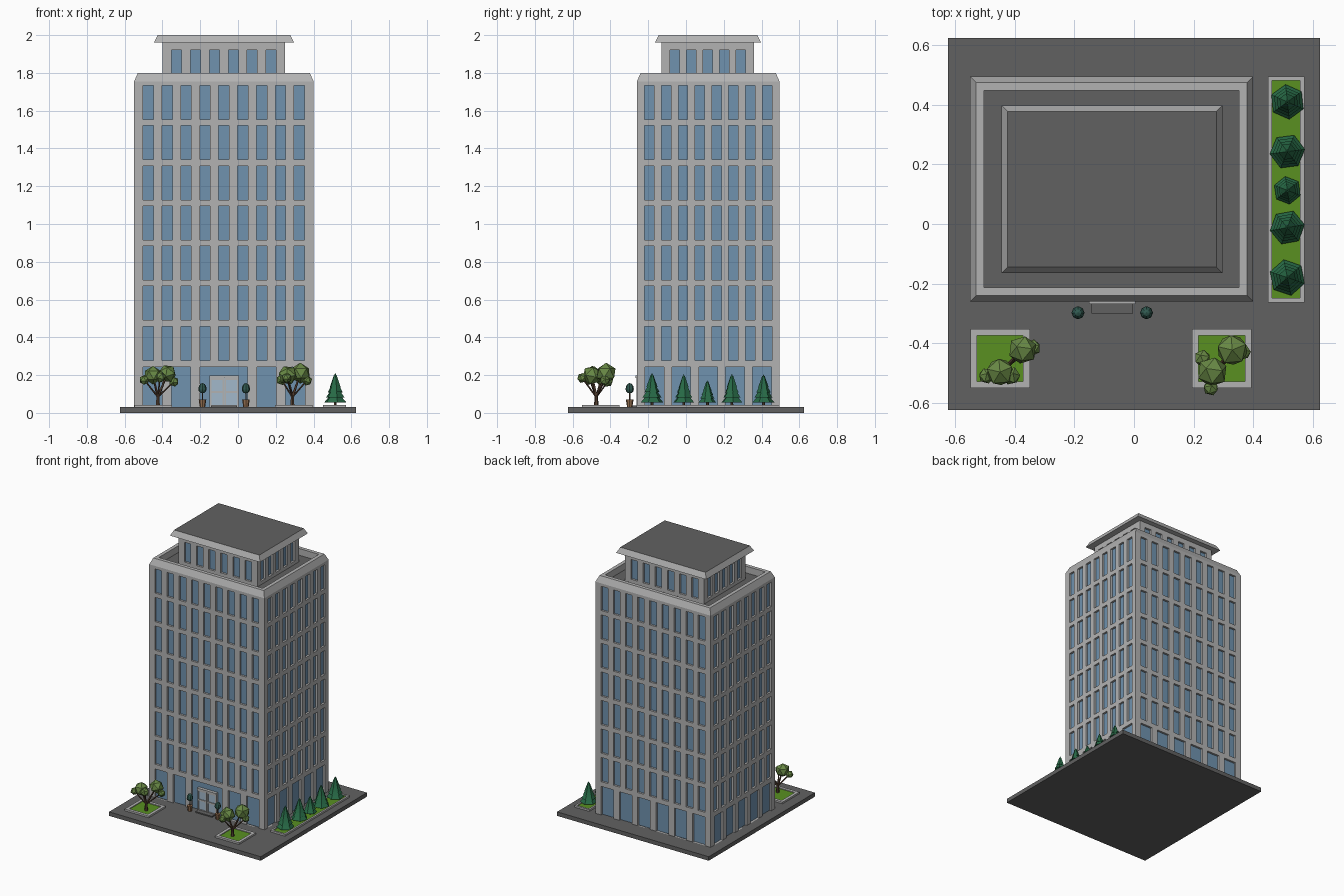
import bpy, bmesh
from mathutils import Vector, Matrix

if "Cube" in bpy.data.objects:
    bpy.data.objects.remove(bpy.data.objects["Cube"])


def mat(name, r, g, b):
    m = bpy.data.materials.new(name)
    m.diffuse_color = (r, g, b, 1)
    m.use_nodes = True
    m.node_tree.nodes["Principled BSDF"].inputs["Base Color"].default_value = m.diffuse_color
    return m


STONE = mat("stone", .45, .45, .45)
DARK = mat("asphalt", .12, .12, .12)
GLASS = mat("glass", .16, .29, .43)
PALE = mat("door_glass", .36, .48, .6)
GRASS = mat("grass", .1, .28, .015)
LEAF = mat("leaf", .14, .25, .06)
PINE = mat("pine", .02, .14, .06)
BUSH = mat("bush", .03, .1, .08)
BARK = mat("bark", .09, .05, .03)
CLAY = mat("clay", .3, .16, .08)


def finish(name, bm, *mats):
    me = bpy.data.meshes.new(name)
    bm.to_mesh(me)
    bm.free()
    for m in mats:
        me.materials.append(m)
    ob = bpy.data.objects.new(name, me)
    bpy.context.collection.objects.link(ob)
    return ob


def stepped(name, x0, x1, y0, y1, profile, cap, side=STONE, bottom=True):
    """Rectangular rings following (inset, z) points, closed with a cap."""
    bm = bmesh.new()
    rings = [[bm.verts.new(c) for c in ((x0+i, y0+i, z), (x1-i, y0+i, z),
                                        (x1-i, y1-i, z), (x0+i, y1-i, z))] for i, z in profile]
    for a, b in zip(rings, rings[1:]):
        for k in range(4):
            bm.faces.new((a[k], a[(k+1) % 4], b[(k+1) % 4], b[k]))
    bm.faces.new(rings[-1]).material_index = 1
    if bottom:
        bm.faces.new(rings[0][::-1])
    return finish(name, bm, side, cap)


def box(name, x0, x1, y0, y1, z0, z1, m=STONE):
    return stepped(name, x0, x1, y0, y1, [(0, z0), (0, z1)], m, m)


def cone(bm, p, q, r1, r2, n=6, mi=0):
    p, q = Vector(p), Vector(q)
    d = q - p
    M = Matrix.Translation((p+q)/2) @ d.to_track_quat('Z', 'Y').to_matrix().to_4x4()
    vs = bmesh.ops.create_cone(bm, cap_ends=True, segments=n, radius1=r1, radius2=r2,
                               depth=d.length, matrix=M)['verts']
    for f in {f for v in vs for f in v.link_faces}:
        f.material_index = mi


def spans(L, n, pitch, w):
    return [(L/2+(k-(n-1)/2)*pitch-w/2, L/2+(k-(n-1)/2)*pitch+w/2) for k in range(n)]


def facade(name, ox, oy, dx, dy, L, z0, z1, bands, depth=.015):
    """Wall sheet with recessed glazed openings; bands = (z_low, z_high, spans)."""
    bm = bmesh.new()

    def quad(*pts, mi=0):
        f = bm.faces.new([bm.verts.new((ox+dx*u-dy*d, oy+dy*u+dx*d, z)) for u, z, d in pts])
        f.material_index = mi

    def flat(u0, u1, a, b, d=0, mi=0):
        if u1-u0 > 1e-5 and b-a > 1e-5:
            quad((u0, a, d), (u1, a, d), (u1, b, d), (u0, b, d), mi=mi)

    z = z0
    for a, b, sp in bands:
        flat(0, L, z, a)
        u = 0
        for s, e in sp:
            flat(u, s, a, b)
            flat(s, e, a, b, depth, 1)
            c = [(s, a), (e, a), (e, b), (s, b)]
            for (ua, za), (ub, zb) in zip(c, c[1:]+c[:1]):
                quad((ua, za, 0), (ub, zb, 0), (ub, zb, depth), (ua, za, depth))
            u = e
        flat(u, L, a, b)
        z = b
    flat(0, L, z, z1)
    finish(name, bm, STONE, GLASS)


def four_walls(name, x0, x1, y0, y1, z0, z1, bands):
    W, D = x1-x0, y1-y0
    for s, ox, oy, dx, dy, L in (("front", x0, y0, 1, 0, W), ("right", x1, y0, 0, 1, D),
                                 ("back", x1, y1, -1, 0, W), ("left", x0, y1, 0, -1, D)):
        facade(f"{name}_{s}_wall", ox, oy, dx, dy, L, z0, z1, bands(s, L))


# plaza slab
box("plaza", -.625, .625, -.625, .625, 0, .03, DARK)


# tower walls: ground floor panes plus seven window rows
def tower_bands(side, L):
    if side in ("front", "back"):
        ground, row = spans(L, 6, .151, .102), spans(L, 9, .1, .055)
        if side == "front":
            ground[2:4] = [(ground[2][0], ground[3][1])]
    else:
        ground, row = spans(L, 5, .1425, .1), spans(L, 8, .089, .05)
    return [(.03, .243, ground)] + [(.278+.2125*k, .458+.2125*k, row) for k in range(7)]


four_walls("tower", -.55, .4, -.26, .495, .03, 1.755, tower_bands)
stepped("tower_parapet", -.55, .4, -.26, .495,
        [(0, 1.755), (.02, 1.8), (.047, 1.8), (.047, 1.75)], DARK, bottom=False)


# penthouse
def penthouse_bands(side, L):
    row = spans(L, 6, .1, .053) if side in ("front", "back") else spans(L, 5, .087, .05)
    return [(1.775, 1.922, row)]


four_walls("penthouse", -.4, .25, -.13, .36, 1.75, 1.96, penthouse_bands)
stepped("penthouse_roof", -.445, .297, -.165, .398, [(0, 1.96), (.02, 2.0)], DARK)

# entrance: frame, two glazed leaves and step
DX = -.073
box("door_glass", DX-.07, DX+.07, -.258, -.246, .035, .19, PALE)
box("door_header", DX-.078, DX+.078, -.268, -.245, .185, .198)
for s in (-1, 1):
    def bar(name, c, w, a, b):
        box(name, DX+s*c-w/2, DX+s*c+w/2, -.263, -.245, a, b)
    bar("door_jamb", .073, .01, .03, .19)
    bar("door_stile", .005, .009, .03, .187)
    for z in (.03, .105, .175):
        bar("door_rail", .037, .07, z, z+.011)
box("door_step", DX-.069, DX+.069, -.3, -.26, .03, .038, DARK)

# potted shrubs beside the door
for x in (-.188, .042):
    bm = bmesh.new()
    cone(bm, (x, -.298, .03), (x, -.298, .07), .014, .02, 8)
    cone(bm, (x, -.298, .07), (x, -.298, .108), .004, .004, 6, 1)
    finish("shrub_pot", bm, CLAY, BARK)
    bm = bmesh.new()
    bmesh.ops.create_uvsphere(bm, u_segments=8, v_segments=6, radius=.022,
                              matrix=Matrix.Translation((x, -.298, .125)))
    for v in bm.verts:
        if v.co.z > .126:
            v.co.z += (v.co.z-.125)*.5
    finish("shrub_crown", bm, BUSH)

# planters with kerbs and grass
for x0, x1, y0, y1, k in ((-.549, -.35, -.55, -.352, .022), (.195, .394, -.55, -.352, .022),
                          (.45, .572, -.263, .496, .014)):
    stepped("planter", x0, x1, y0, y1, [(0, .03), (0, .043), (k, .043), (k, .037)], GRASS)

# row of pines: overlapping tiers with alternating twist
for n, (y, h) in enumerate(((-.18, .175), (-.012, .168), (.113, .135), (.243, .17), (.41, .168))):
    bm = bmesh.new()
    x, R = .515, .35*h
    cone(bm, (x, y, .037), (x, y, .075), .008, .007, 6, 1)
    for t in range(5):
        b = .018+(h-.018)*t*.175
        tip = min(h, b+h*.36)
        cone(bm, (x, y, .037+b), (x, y, .037+tip), R*(1-.17*t), R*.12*(t < 4), 6)
    bmesh.ops.rotate(bm, cent=(x, y, 0), matrix=Matrix.Rotation(n*.5+.2, 3, 'Z'), verts=bm.verts)
    finish("pine_tree", bm, PINE, BARK)


# broadleaf trees: forked trunk with faceted crowns (offsets from the trunk foot)
def tree(tx, ty, crowns):
    bm = bmesh.new()
    fork = Vector((tx, ty, .09))
    cone(bm, (tx, ty, .035), fork, .012, .009, 6, 1)
    for n, (x, y, z, r) in enumerate(crowns):
        c = Vector((tx+x, ty+y, z))
        cone(bm, fork-Vector((0, 0, .006)), c, .008 if n < 2 else .005, .004, 5, 1)
        M = Matrix.Translation(c) @ Matrix.Rotation(n*1.3+.4, 4, 'Z') @ Matrix.Rotation(n*.7, 4, 'X')
        bmesh.ops.create_icosphere(bm, subdivisions=1, radius=r*1.05, matrix=M)
    finish("broadleaf_tree", bm, LEAF, BARK)


tree(-.424, -.475, ((-.026, -.022, .2, .047), (.05, .052, .208, .047), (.084, .06, .165, .027),
                    (-.072, -.035, .175, .026), (.012, -.035, .19, .03)))
tree(.288, -.475, ((.042, .052, .21, .053), (-.025, -.022, .2, .05), (-.058, .024, .175, .028),
                   (-.03, -.075, .185, .026), (.077, .045, .172, .027)))
